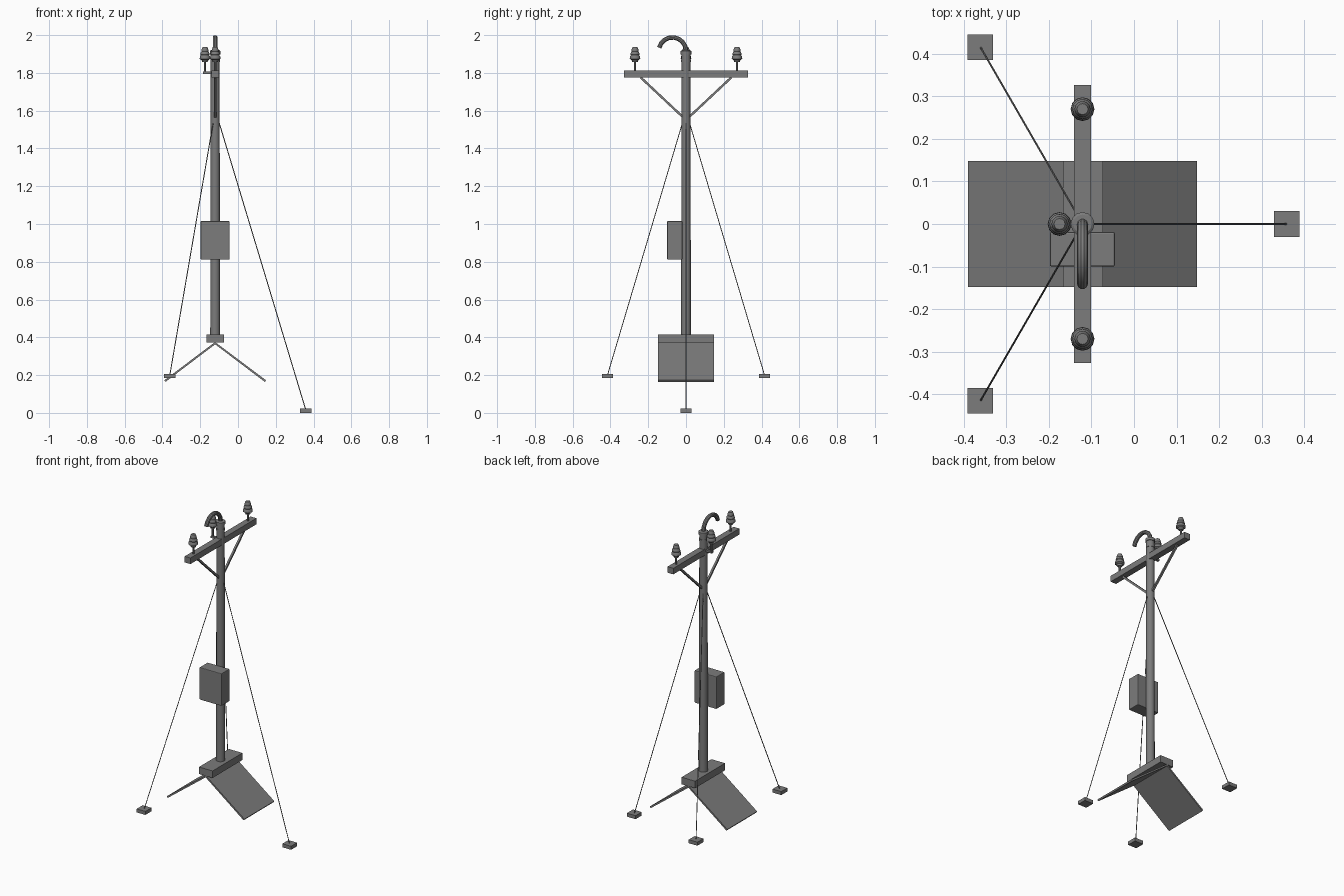
import bpy, bmesh, math
from mathutils import Vector

if "Cube" in bpy.data.objects:
    bpy.data.objects.remove(bpy.data.objects["Cube"])

PX = -0.121  # pole axis

# dark grey used on every part
DARK = bpy.data.materials.new("dark_grey")
DARK.diffuse_color = (0.2, 0.2, 0.2, 1)
DARK.use_nodes = True
DARK.node_tree.nodes["Principled BSDF"].inputs["Base Color"].default_value = DARK.diffuse_color


def finish(name, bm, smooth=False):
    bmesh.ops.recalc_face_normals(bm, faces=bm.faces)
    me = bpy.data.meshes.new(name)
    bm.to_mesh(me)
    bm.free()
    me.materials.append(DARK)
    ob = bpy.data.objects.new(name, me)
    bpy.context.collection.objects.link(ob)
    if smooth:
        bpy.ops.object.select_all(action='DESELECT')
        ob.select_set(True)
        bpy.context.view_layer.objects.active = ob
        bpy.ops.object.shade_smooth_by_angle(angle=math.radians(32))
    return ob


def box(name, lo, hi, bevel=0):
    bm = bmesh.new()
    bmesh.ops.create_cube(bm, size=1)
    for v in bm.verts:
        v.co = Vector([(a + b) / 2 + c * (b - a) for a, b, c in zip(lo, hi, v.co)])
    ob = finish(name, bm)
    if bevel:
        m = ob.modifiers.new("bevel", 'BEVEL')
        m.width, m.segments = bevel, 2
    return ob


def skin(name, rings, bm, smooth):
    # join rings of vertices into a closed tube
    n = len(rings[0])
    for a, b in zip(rings, rings[1:]):
        for i in range(n):
            j = (i + 1) % n
            bm.faces.new((a[i], a[j], b[j], b[i]))
    bm.faces.new(rings[0][::-1])
    bm.faces.new(rings[-1])
    return finish(name, bm, smooth)


def lathe(name, profile, x, y, sides=12, smooth=True):
    # profile is (radius, z) from bottom to top
    bm = bmesh.new()
    rings = [[bm.verts.new((x + r * math.cos(math.tau * i / sides),
                            y + r * math.sin(math.tau * i / sides), z))
              for i in range(sides)] for r, z in profile]
    return skin(name, rings, bm, smooth)


def rod(name, points, r, sides=6, smooth=True):
    # tube along a path, each ring square to the path
    pts = [Vector(p) for p in points]
    bm = bmesh.new()
    rings = []
    for k, p in enumerate(pts):
        t = (pts[min(k + 1, len(pts) - 1)] - pts[max(k - 1, 0)]).normalized()
        u = t.cross(Vector((1, 0, 0)) if abs(t.x) < 0.9 else Vector((0, 1, 0))).normalized()
        w = t.cross(u)
        rings.append([bm.verts.new(p + r * (u * math.cos(math.tau * (i + .5) / sides)
                                            + w * math.sin(math.tau * (i + .5) / sides)))
                      for i in range(sides)])
    return skin(name, rings, bm, smooth)


def insulator(name, x, y, z0):
    lathe(name + "_pin", [(0.006, z0), (0.006, 1.865)], x, y, 8)
    lathe(name, [(0.014, 1.857), (0.018, 1.868), (0.028, 1.874), (0.027, 1.886),
                 (0.022, 1.894), (0.024, 1.898), (0.022, 1.908), (0.018, 1.914),
                 (0.019, 1.918), (0.017, 1.926), (0.013, 1.936)], x, y)


# roof mount: two sloping plates and the ridge block
for s, side in ((-1, "left"), (1, "right")):
    bm = bmesh.new()
    section = [(0, 0.375), (0.269, 0.173), (0.263, 0.164), (0, 0.363)]
    ends = [[bm.verts.new((PX + s * x, y, z)) for x, z in section] for y in (-0.148, 0.148)]
    skin("roof_plate_" + side, ends, bm, False)
box("ridge_block", (PX - 0.046, -0.148, 0.372), (PX + 0.048, 0.148, 0.416))

# pole with capped top
lathe("pole", [(0.026, 0.40), (0.0235, 1.91)], PX, 0)
lathe("pole_collar", [(0.0255, 1.858), (0.0255, 1.872)], PX, 0)
lathe("pole_cap", [(0.028, 1.898), (0.028, 1.916), (0.022, 1.920)], PX, 0)

# bent service pipe
R = 0.072
arc = [(PX, -R + R * math.cos(a), 1.916 + R * math.sin(a))
       for a in (math.radians(166) * i / 8 for i in range(9))]
rod("weather_pipe", [(PX, 0, 1.88)] + arc, 0.0125, 10)

# crossarm, braces and insulators
box("crossarm", (PX - 0.02, -0.327, 1.775), (PX + 0.02, 0.327, 1.813))
for s, side in ((-1, "front"), (1, "back")):
    rod("brace_" + side, [(PX, s * 0.012, 1.562), (PX, s * 0.24, 1.776)], 0.0085, 4, False)
    insulator("insulator_" + side, PX, s * 0.27, 1.81)
box("side_bracket", (-0.184, -0.008, 1.795), (PX, 0.008, 1.807))
insulator("insulator_side", -0.175, 0, 1.80)

# meter cabinet
box("cabinet", (-0.198, -0.100, 0.812), (-0.045, -0.019, 1.015), 0.004)

# three guy wires with anchor blocks
for i, z in enumerate((0.0, 0.185, 0.185)):
    a = math.tau * i / 3
    c, s = math.cos(a), math.sin(a)
    x, y = PX + 0.48 * c, 0.48 * s
    box(f"guy_anchor_{i + 1}", (x - 0.03, y - 0.03, z), (x + 0.03, y + 0.03, z + 0.022))
    rod(f"guy_wire_{i + 1}", [(PX + 0.02 * c, 0.02 * s, 1.54), (x, y, z + 0.015)], 0.0025)
